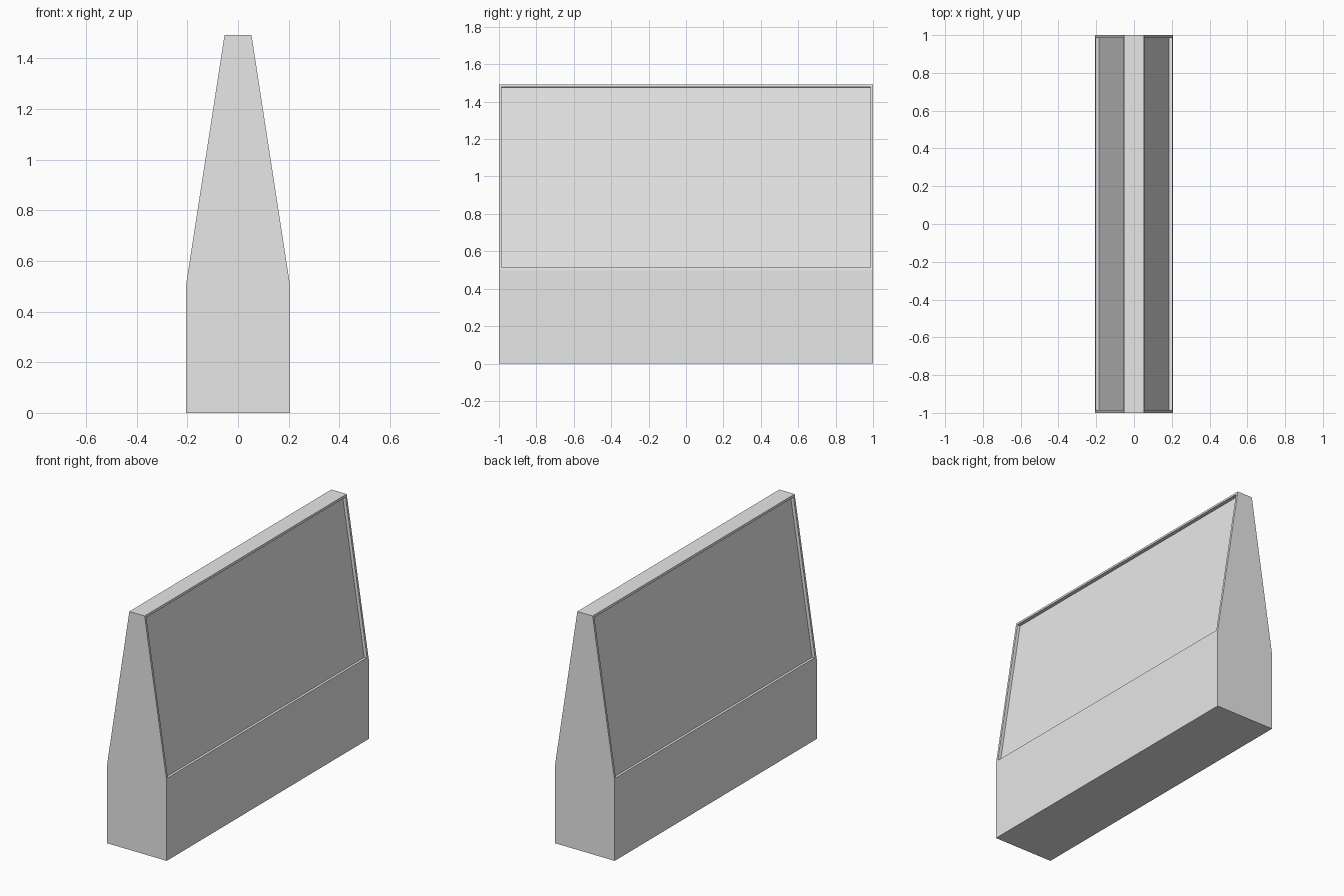
import bpy, bmesh

if "Cube" in bpy.data.objects:
    bpy.data.objects.remove(bpy.data.objects["Cube"])

# Single plain grey
grey = bpy.data.materials.new("light_grey")
grey.diffuse_color = (0.8, 0.8, 0.8, 1.0)
grey.use_nodes = True
grey.node_tree.nodes["Principled BSDF"].inputs["Base Color"].default_value = grey.diffuse_color

# Half profile of the barrier (x, z), mirrored to the other side
half = [(0.206, 0.0), (0.206, 0.5), (0.053, 1.493)]
profile = half + [(-x, z) for x, z in reversed(half)]

# Solid body: profile extruded along y
bm = bmesh.new()
base = bm.faces.new([bm.verts.new((x, -1, z)) for x, z in profile])
ext = bmesh.ops.extrude_face_region(bm, geom=[base], use_keep_orig=True)
bmesh.ops.translate(bm, vec=(0, 2, 0),
                    verts=[v for v in ext["geom"] if isinstance(v, bmesh.types.BMVert)])
bmesh.ops.recalc_face_normals(bm, faces=bm.faces)
bm.normal_update()

# Recessed panel on each sloped side, leaving a thin frame
slopes = [f for f in bm.faces if abs(f.normal.x) > 0.5 and f.normal.z > 0.05]
bmesh.ops.inset_individual(bm, faces=slopes, thickness=0.02, depth=0.0)
panels = bmesh.ops.inset_individual(bm, faces=slopes, thickness=0.0, depth=-0.02)

mesh = bpy.data.meshes.new("barrier_body")
bm.to_mesh(mesh)
bm.free()
mesh.materials.append(grey)
body = bpy.data.objects.new("barrier_body", mesh)
bpy.context.collection.objects.link(body)
